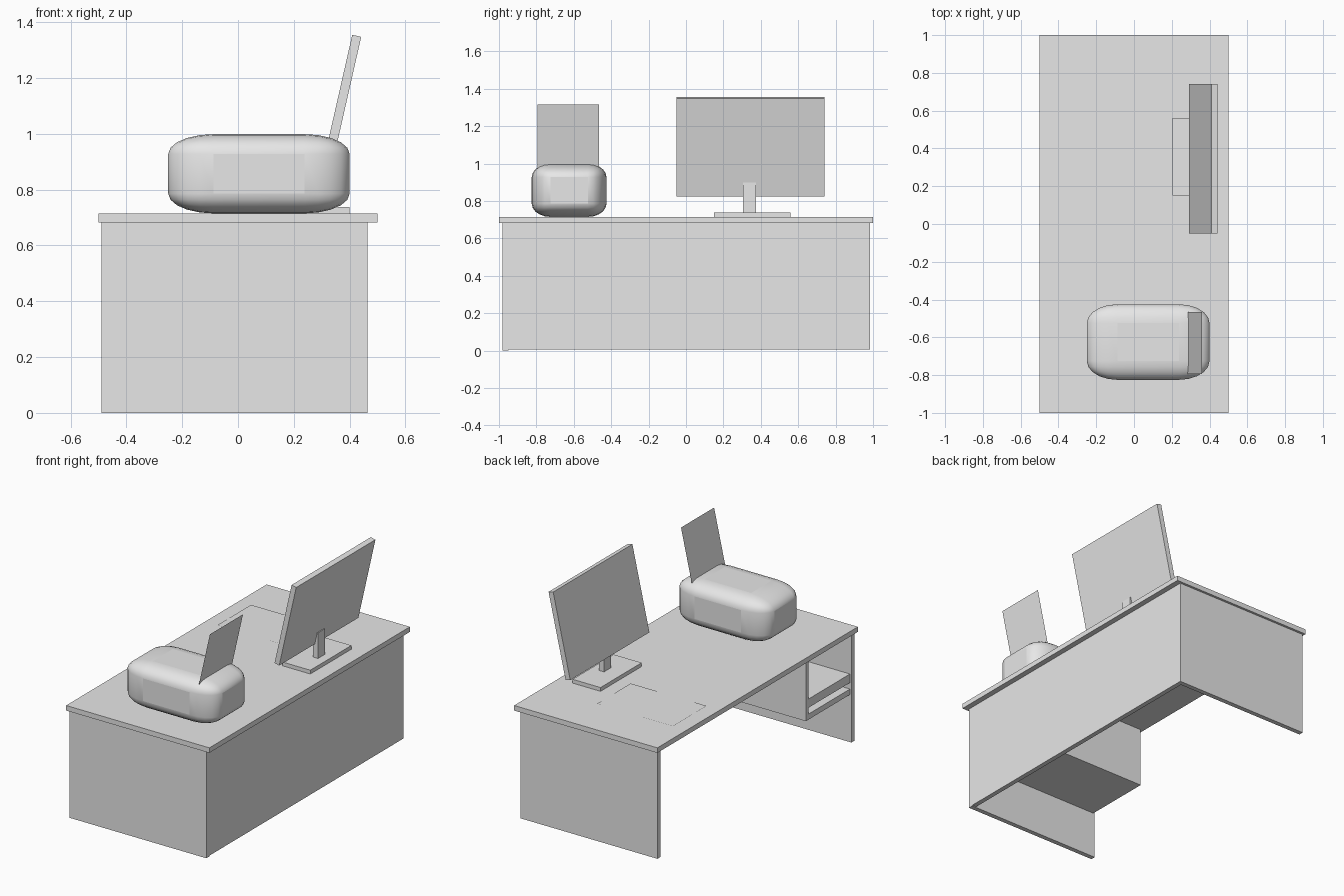
import bpy
import math

cube = bpy.data.objects.get("Cube")
if cube:
    bpy.data.objects.remove(cube, do_unlink=True)

# Single flat grey
grey = bpy.data.materials.new("plain_grey")
grey.use_nodes = True
GREY = (0.8, 0.8, 0.8, 1)
grey.diffuse_color = GREY
grey.node_tree.nodes["Principled BSDF"].inputs["Base Color"].default_value = GREY


def finish(name):
    ob = bpy.context.object
    ob.name = name
    ob.data.materials.append(grey)
    return ob


def box(name, x, y, z):
    """Box from (low, high) ranges on each axis."""
    spans = (x, y, z)
    bpy.ops.mesh.primitive_cube_add(size=1, location=[(a + b) / 2 for a, b in spans])
    ob = finish(name)
    ob.scale = [b - a for a, b in spans]
    bpy.ops.object.transform_apply(location=False, rotation=False)
    return ob


def sheet(name, centre, length, width, rotation=(0, 0, 0)):
    bpy.ops.mesh.primitive_plane_add(size=1, location=centre, rotation=rotation)
    ob = finish(name)
    ob.scale = (length, width, 1)
    return ob


TOP = 0.714      # desk surface
UNDER = 0.682    # underside of the desk top
LEAN = 0.223     # backward lean of the screens

# Desk
box("desk_top", (-0.5, 0.5), (-1, 1), (UNDER, TOP))
box("front_end_panel", (-0.49, 0.465), (-0.98, -0.95), (0, UNDER))
box("back_end_panel", (-0.49, 0.465), (0.955, 0.985), (0.005, UNDER))
box("long_panel", (0.435, 0.465), (-0.95, 0.955), (0.005, UNDER))

# Shelf unit under the desk
box("shelf_divider", (-0.48, 0.435), (-0.535, -0.51), (0.3, UNDER))
box("lower_shelf", (-0.48, 0.435), (-0.95, -0.535), (0.3, 0.335))
box("upper_shelf", (-0.48, 0.435), (-0.95, -0.535), (0.375, 0.43))

# Monitor
box("monitor_base", (0.205, 0.4), (0.15, 0.56), (TOP, 0.738))
box("monitor_stand", (0.31, 0.345), (0.305, 0.375), (0.738, 0.9))
screen = box("monitor_screen", (0.35, 0.383), (-0.05, 0.74), (0.82, 1.358))
screen.location = (0.366, 0.345, 1.089)
screen.rotation_euler.y = LEAN

# Loose paper sheets
sheet("turned_paper", (-0.12, 0.547, TOP + 0.002), 0.53, 0.34, (0, 0, 0.732))
sheet("straight_paper", (-0.145, 0.548, TOP + 0.004), 0.53, 0.335)
sheet("covered_paper", (-0.17, -0.615, TOP + 0.003), 0.53, 0.28)

# Thin upright panel standing in the rounded case
sheet("upright_panel", (0.306, -0.63, 1.075), 0.492, 0.33, (0, LEAN + math.pi / 2, 0))

# Rounded case: a softened cube stretched to size
bpy.ops.mesh.primitive_cube_add(size=1, location=(0.075, -0.625, 0.857))
case = finish("rounded_case")
case.scale = (0.65, 0.4, 0.284)
soft = case.modifiers.new("soften", "BEVEL")
soft.width = 0.25
soft.segments = 5
bpy.ops.object.shade_smooth_by_angle(angle=math.radians(40))
